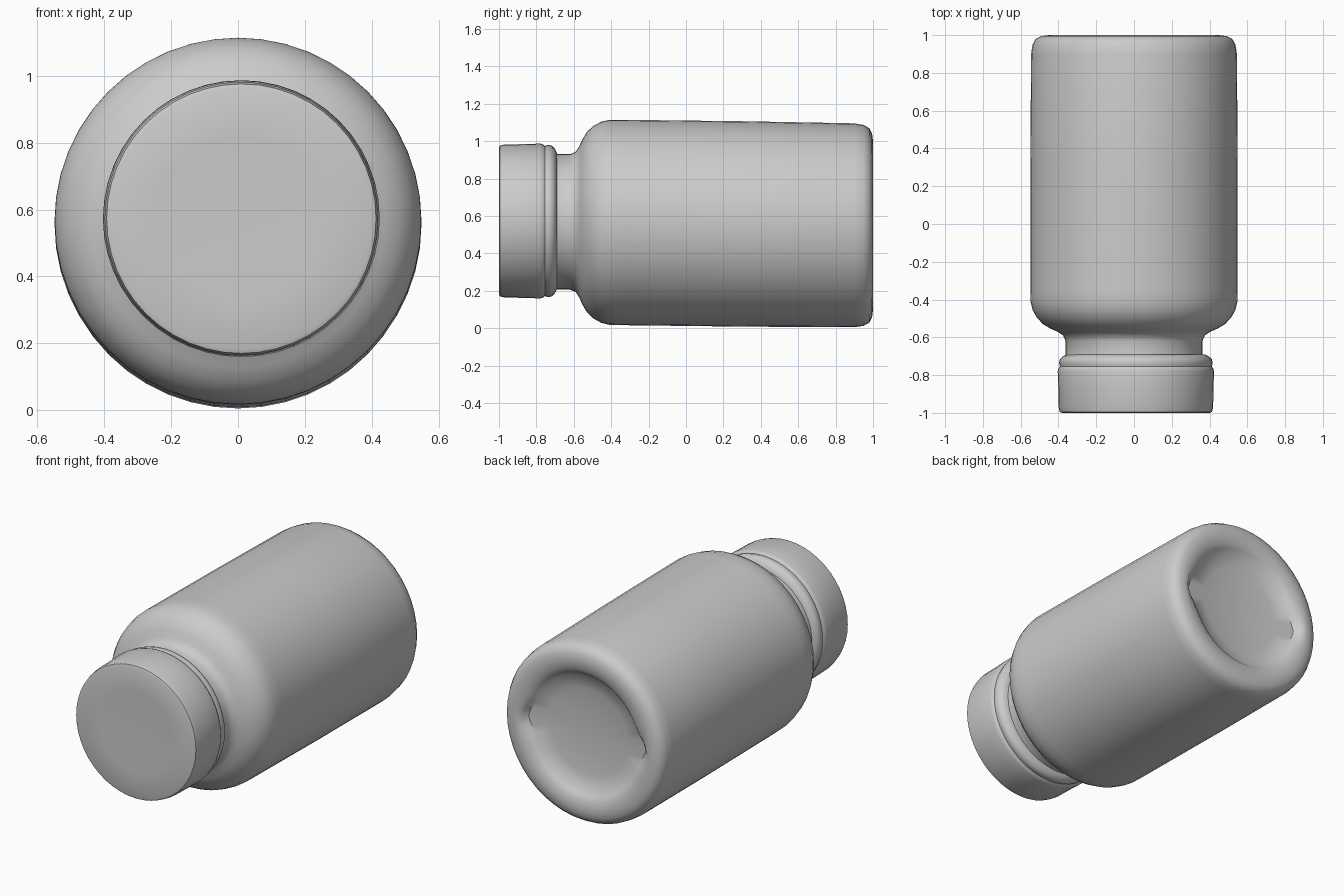
import bpy, bmesh
from math import cos, sin, pi

if "Cube" in bpy.data.objects:
    bpy.data.objects.remove(bpy.data.objects["Cube"])

SIDES = 48


def lathe(name, profile, cx, cz, slope=0.0, bulge=None, angle=40):
    """Revolve (radius, y) points about the y axis; radius 0 closes an end."""
    bm = bmesh.new()
    rings = []
    for i, (r, y) in enumerate(profile):
        z0 = cz + slope * y
        if r == 0:
            rings.append([bm.verts.new((cx, y, z0))])
            continue
        ring = []
        for k in range(SIDES):
            a = 2 * pi * k / SIDES
            extra = bulge[i] * abs(cos(a)) ** 40 if bulge and i in bulge else 0
            ring.append(bm.verts.new((cx + (r + extra) * cos(a), y, z0 + (r + extra) * sin(a))))
        rings.append(ring)
    for a, b in zip(rings, rings[1:]):
        for k in range(SIDES):
            n = (k + 1) % SIDES
            if len(a) == 1:
                bm.faces.new((a[0], b[k], b[n]))
            elif len(b) == 1:
                bm.faces.new((a[k], a[n], b[0]))
            else:
                bm.faces.new((a[k], a[n], b[n], b[k]))
    bmesh.ops.recalc_face_normals(bm, faces=bm.faces)
    mesh = bpy.data.meshes.new(name)
    bm.to_mesh(mesh)
    bm.free()
    obj = bpy.data.objects.new(name, mesh)
    bpy.context.collection.objects.link(obj)
    bpy.ops.object.select_all(action='DESELECT')
    obj.select_set(True)
    bpy.context.view_layer.objects.active = obj
    bpy.ops.object.shade_smooth_by_angle(angle=angle * pi / 180)
    return obj


# Bottle: neck, rounded shoulder, straight wall, dished base with two side notches
bottle = [
    (0, -0.72), (0.365, -0.72), (0.362, -0.68), (0.362, -0.62), (0.375, -0.59),
    (0.405, -0.57), (0.44, -0.555), (0.482, -0.53), (0.515, -0.495),
    (0.537, -0.455), (0.548, -0.41), (0.549, -0.35), (0.549, 0.3),
    (0.545, 0.90), (0.537, 0.95), (0.52, 0.98), (0.49, 0.995), (0.45, 1.0),
    (0.40, 0.993), (0.37, 0.975), (0.345, 0.95), (0.26, 0.935), (0.13, 0.925), (0, 0.922),
]
lathe("bottle_body", bottle, 0, 0.561, -0.012, bulge={18: 0.03, 19: 0.045, 20: 0.05})

# Screw cap with a raised band and tamper ring
cap = [
    (0, -0.995), (0.25, -0.996), (0.39, -1.0), (0.403, -0.995), (0.409, -0.97),
    (0.411, -0.86), (0.414, -0.78), (0.410, -0.765), (0.402, -0.755),
    (0.407, -0.735), (0.402, -0.715), (0.385, -0.70), (0.365, -0.69), (0, -0.69),
]
lathe("screw_cap", cap, 0.01, 0.573)
